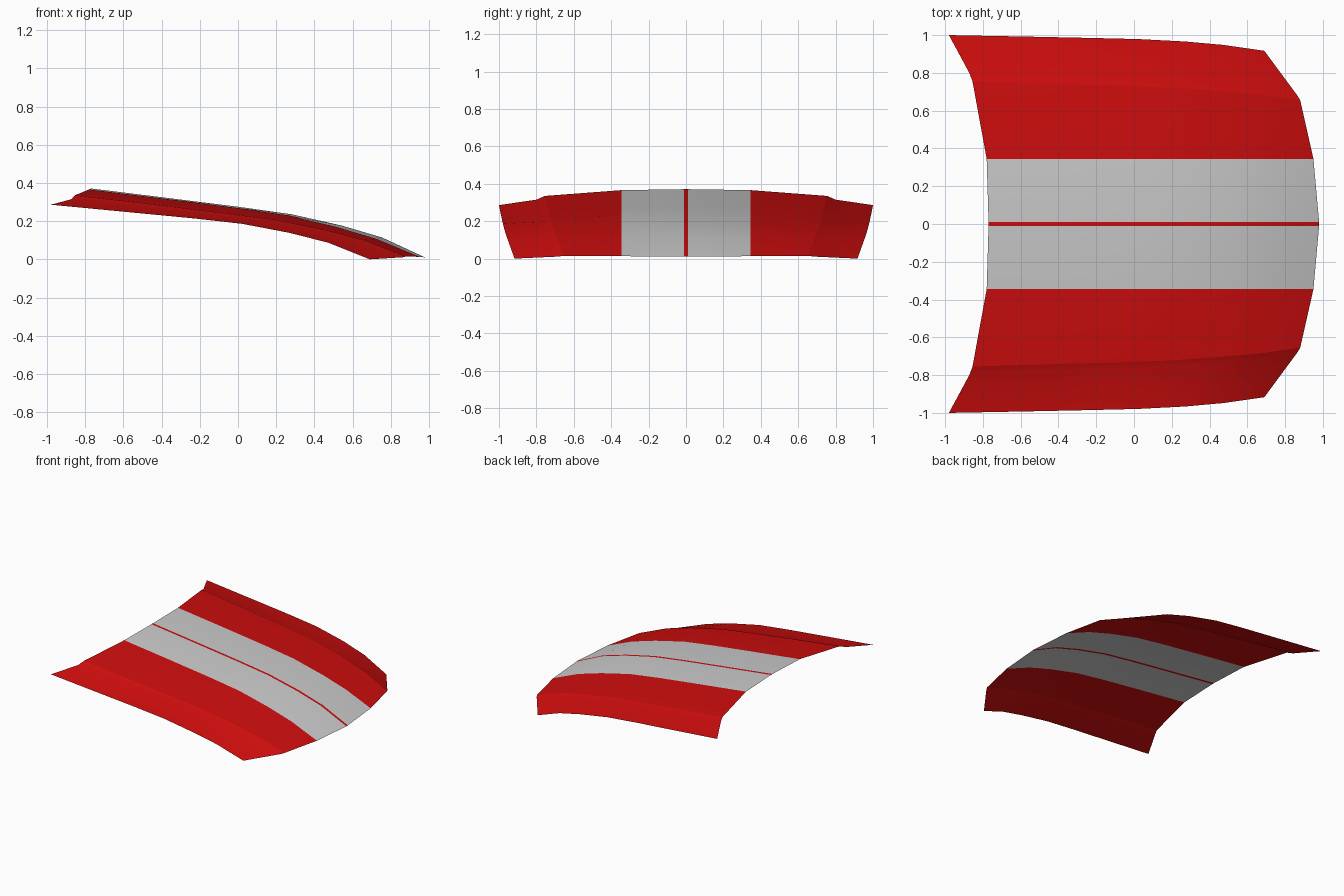
import bpy, bmesh, math

if "Cube" in bpy.data.objects:
    bpy.data.objects.remove(bpy.data.objects["Cube"])

def material(name, rgb):
    m = bpy.data.materials.new(name)
    m.diffuse_color = (*rgb, 1)
    m.use_nodes = True
    m.node_tree.nodes["Principled BSDF"].inputs["Base Color"].default_value = m.diffuse_color
    return m

RED = material("red paint", (0.62, 0.004, 0.004))
GREY = material("light grey stripe", (0.60, 0.60, 0.60))

# positions along the panel, rear (0) to front (1)
T = [0, .25, .45, .6, .75, .87, 1]

# lengthwise lines: rear x, front x, y at each row, z at each row
CENTRE_Z = [.371, .317, .273, .236, .177, .115, .01]
STRIPE_Z = [.366, .313, .269, .231, .169, .107, .013]
LINES = [
    (-.77, .98, [.01] * 7, CENTRE_Z),                      # thin centre line
    (-.78, .95, [.345] * 7, STRIPE_Z),                     # stripe edge
    (-.855, .88, [.755, .742, .733, .723, .705, .687, .655],
     [.335, .285, .242, .208, .156, .102, .015]),          # shoulder crease
    (-.872, .865, [.80, .782, .768, .755, .735, .713, .68],
     [.315, .270, .230, .198, .147, .092, .011]),          # foot of the crease
    (-.98, .69, [1.0, .992, .985, .979, .966, .948, .917],
     [.286, .246, .214, .186, .138, .087, 0]),             # outer edge
]

def line_points(line, side):
    x0, x1, ys, zs = line
    return [(x0 + (x1 - x0) * t, side * y, z) for t, y, z in zip(T, ys, zs)]

# curved hood panel, both sides from the same lines
bm = bmesh.new()
columns = [line_points(l, -1) for l in reversed(LINES)] + [line_points(l, 1) for l in LINES]
verts = [[bm.verts.new(p) for p in col] for col in columns]
for a, b in zip(verts, verts[1:]):
    for i in range(len(T) - 1):
        f = bm.faces.new((a[i], a[i + 1], b[i + 1], b[i]))
        # twin stripes lie between the thin centre line and the stripe edge
        y = abs(f.calc_center_median().y)
        f.material_index = 1 if 0.05 < y < 0.3 else 0
mesh = bpy.data.meshes.new("hood_panel")
bm.to_mesh(mesh)
bm.free()
mesh.materials.append(RED)
mesh.materials.append(GREY)
hood = bpy.data.objects.new("hood_panel", mesh)
bpy.context.collection.objects.link(hood)

# smooth panel with a visible shoulder crease
bpy.context.view_layer.objects.active = hood
hood.select_set(True)
bpy.ops.object.shade_smooth_by_angle(angle=math.radians(14))
